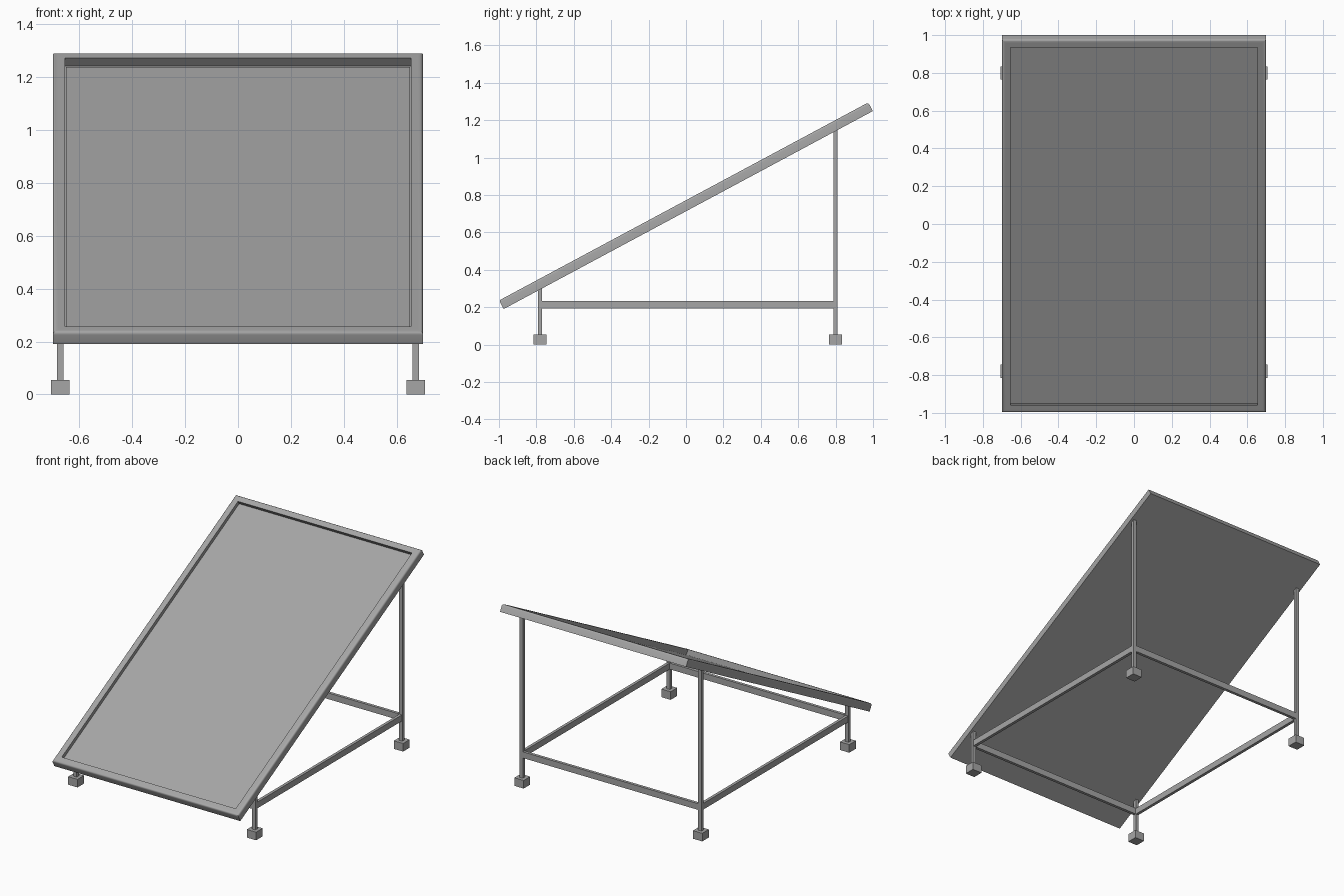
import bpy
import bmesh
from math import radians, tan
from mathutils import Matrix, Vector

default = bpy.data.objects.get("Cube")
if default:
    bpy.data.objects.remove(default, do_unlink=True)

# Single grey metal
metal = bpy.data.materials.new("grey metal")
metal.use_nodes = True
GREY = (0.38, 0.38, 0.38, 1)
metal.diffuse_color = GREY
metal.node_tree.nodes["Principled BSDF"].inputs["Base Color"].default_value = GREY

TILT = radians(28.2)
PANEL_Z = 0.742
HALF_W, HALF_L, HALF_T = 0.70, 1.12, 0.026
BORDER = 0.047
LEG_X, FRONT_Y, BACK_Y = 0.672, -0.78, 0.80
panel_matrix = Matrix.Translation((0, 0, PANEL_Z)) @ Matrix.Rotation(TILT, 4, "X")


def finish(name, bm):
    mesh = bpy.data.meshes.new(name)
    bm.normal_update()
    bm.to_mesh(mesh)
    bm.free()
    mesh.materials.append(metal)
    obj = bpy.data.objects.new(name, mesh)
    bpy.context.collection.objects.link(obj)
    return obj


def box_mesh(low, high):
    low, high = Vector(low), Vector(high)
    bm = bmesh.new()
    matrix = Matrix.Translation((low + high) / 2) @ Matrix.Diagonal((*(high - low), 1))
    bmesh.ops.create_cube(bm, size=1, matrix=matrix)
    return bm


def box(name, low, high):
    return finish(name, box_mesh(low, high))


# Panel tray: raised border with rounded lips around a sunken bed
bm = box_mesh((-HALF_W, -HALF_L, -HALF_T), (HALF_W, HALF_L, HALF_T))
bm.normal_update()
bed = max(bm.faces, key=lambda f: f.calc_center_median().z)
bmesh.ops.inset_region(bm, faces=[bed], thickness=BORDER)
bmesh.ops.inset_region(bm, faces=[bed], thickness=0.001)
for v in bed.verts:
    v.co.z = -0.014


def is_lip(edge):
    a, b = (v.co for v in edge.verts)
    on_top = min(a.z, b.z) > HALF_T - 0.001
    straight = min(abs(a.x - b.x), abs(a.y - b.y)) < 0.0001
    inner_ring = abs(a.x) < HALF_W - BORDER - 0.0005
    return on_top and straight and not inner_ring


bmesh.ops.bevel(bm, geom=[e for e in bm.edges if is_lip(e)], offset=0.012,
                segments=4, profile=0.5, affect="EDGES")
frame = finish("panel_frame", bm)
frame.matrix_world = panel_matrix
bpy.ops.object.select_all(action="DESELECT")
frame.select_set(True)
bpy.context.view_layer.objects.active = frame
bpy.ops.object.shade_smooth_by_angle(angle=radians(35))

# Flat pane lying in the tray
pane_x, pane_y = HALF_W - BORDER - 0.003, HALF_L - BORDER - 0.003
pane = box("panel_pane", (-pane_x, -pane_y, -0.018), (pane_x, pane_y, -0.010))
pane.matrix_world = panel_matrix

# Legs and footings at the four corners
for side, sx in (("left", 1), ("right", -1)):
    for end, y in (("front", FRONT_Y), ("back", BACK_Y)):
        x = sx * LEG_X
        top = PANEL_Z + y * tan(TILT) - 0.022
        box(f"{end}_{side}_leg", (x - 0.012, y - 0.011, 0.05), (x + 0.012, y + 0.011, top))
        box(f"{end}_{side}_foot", (x - 0.035, y - 0.035, 0), (x + 0.035, y + 0.035, 0.055))

# Rails joining the legs in a rectangle
RAIL_LOW, RAIL_HIGH, RAIL_HALF = 0.192, 0.234, 0.01
for side, sx in (("left", 1), ("right", -1)):
    x = sx * LEG_X
    box(f"{side}_rail", (x - RAIL_HALF, FRONT_Y, RAIL_LOW), (x + RAIL_HALF, BACK_Y, RAIL_HIGH))
for end, y in (("front", FRONT_Y), ("back", BACK_Y)):
    box(f"{end}_rail", (-LEG_X, y - RAIL_HALF, RAIL_LOW), (LEG_X, y + RAIL_HALF, RAIL_HIGH))
